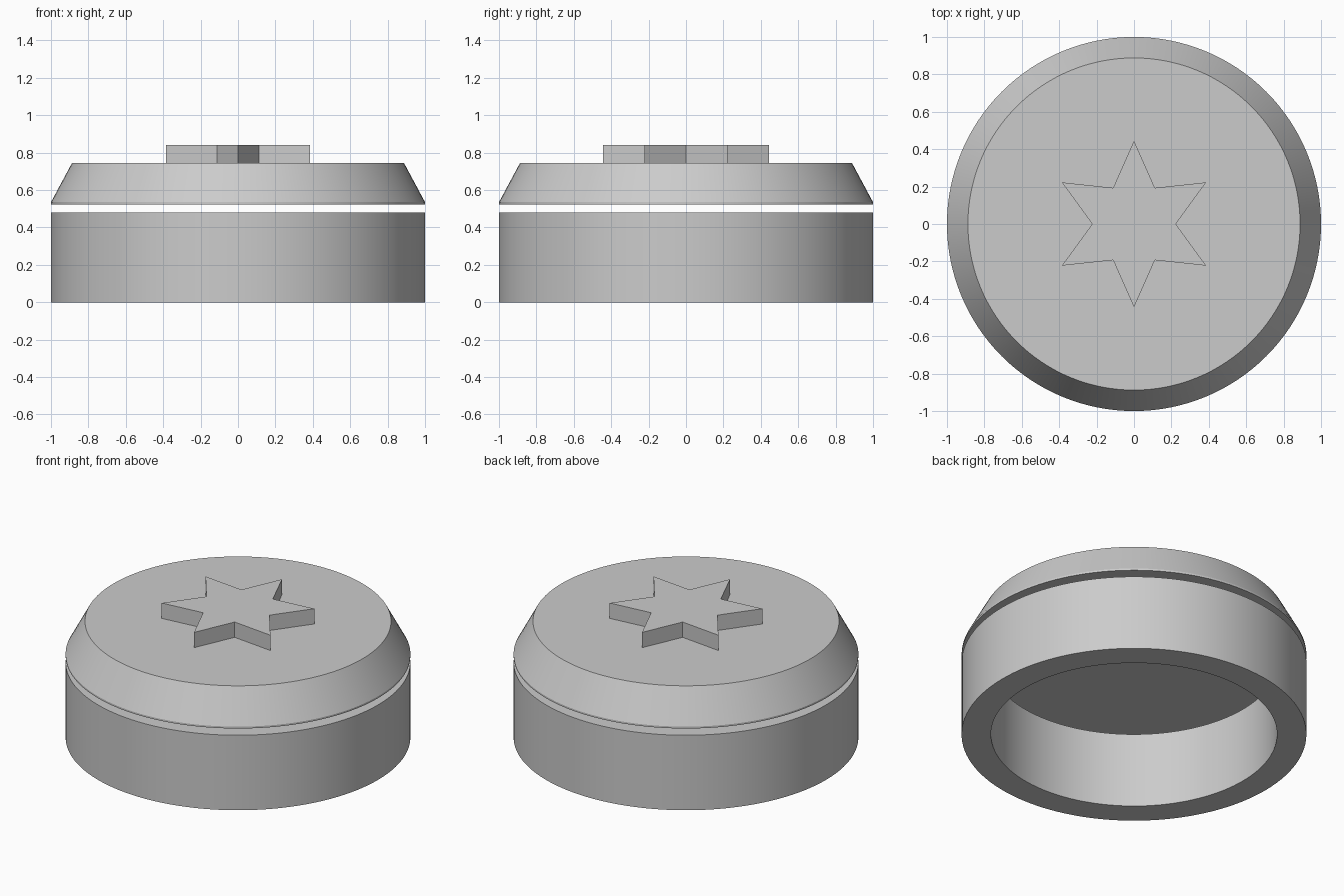
import bpy, bmesh
from math import sin, cos, pi, radians

cube = bpy.data.objects.get("Cube")
if cube:
    bpy.data.objects.remove(cube, do_unlink=True)

grey = bpy.data.materials.new("light_grey")
grey.use_nodes = True
colour = (0.6, 0.6, 0.6, 1)
grey.diffuse_color = colour
grey.node_tree.nodes["Principled BSDF"].inputs["Base Color"].default_value = colour

SEGMENTS = 128


def add_object(name, bm):
    bmesh.ops.recalc_face_normals(bm, faces=bm.faces)
    mesh = bpy.data.meshes.new(name)
    bm.to_mesh(mesh)
    bm.free()
    mesh.materials.append(grey)
    obj = bpy.data.objects.new(name, mesh)
    bpy.context.collection.objects.link(obj)
    return obj


def smooth(obj):
    bpy.ops.object.select_all(action='DESELECT')
    obj.select_set(True)
    bpy.context.view_layer.objects.active = obj
    bpy.ops.object.shade_smooth_by_angle(angle=radians(20))


def lathe(name, profile, closed):
    """Turn (radius, height) points about z; open profiles get end caps."""
    bm = bmesh.new()
    rings = [[bm.verts.new((r * cos(2 * pi * i / SEGMENTS), r * sin(2 * pi * i / SEGMENTS), z))
              for i in range(SEGMENTS)] for r, z in profile]
    pairs = list(zip(rings, rings[1:]))
    if closed:
        pairs.append((rings[-1], rings[0]))
    else:
        bm.faces.new(rings[0])
        bm.faces.new(rings[-1])
    for low, high in pairs:
        for i in range(SEGMENTS):
            j = (i + 1) % SEGMENTS
            bm.faces.new((low[i], low[j], high[j], high[i]))
    obj = add_object(name, bm)
    smooth(obj)
    return obj


# Open ring at the bottom
lathe("base_ring", [(0.83, 0), (1, 0), (1, 0.48), (0.83, 0.48)], True)

# Solid bevelled lid, floating just above the ring
lathe("bevelled_lid", [(1, 0.523), (1, 0.535), (0.888, 0.744)], False)

# Raised six-pointed star
bm = bmesh.new()
star = []
for i in range(12):
    radius = 0.445 if i % 2 else 0.223
    star.append(bm.verts.new((radius * cos(i * pi / 6), radius * sin(i * pi / 6), 0.744)))
face = bm.faces.new(star)
top = bmesh.ops.extrude_face_region(bm, geom=[face], use_keep_orig=True)
bmesh.ops.translate(bm, vec=(0, 0, 0.098),
                    verts=[g for g in top["geom"] if isinstance(g, bmesh.types.BMVert)])
add_object("star", bm)
